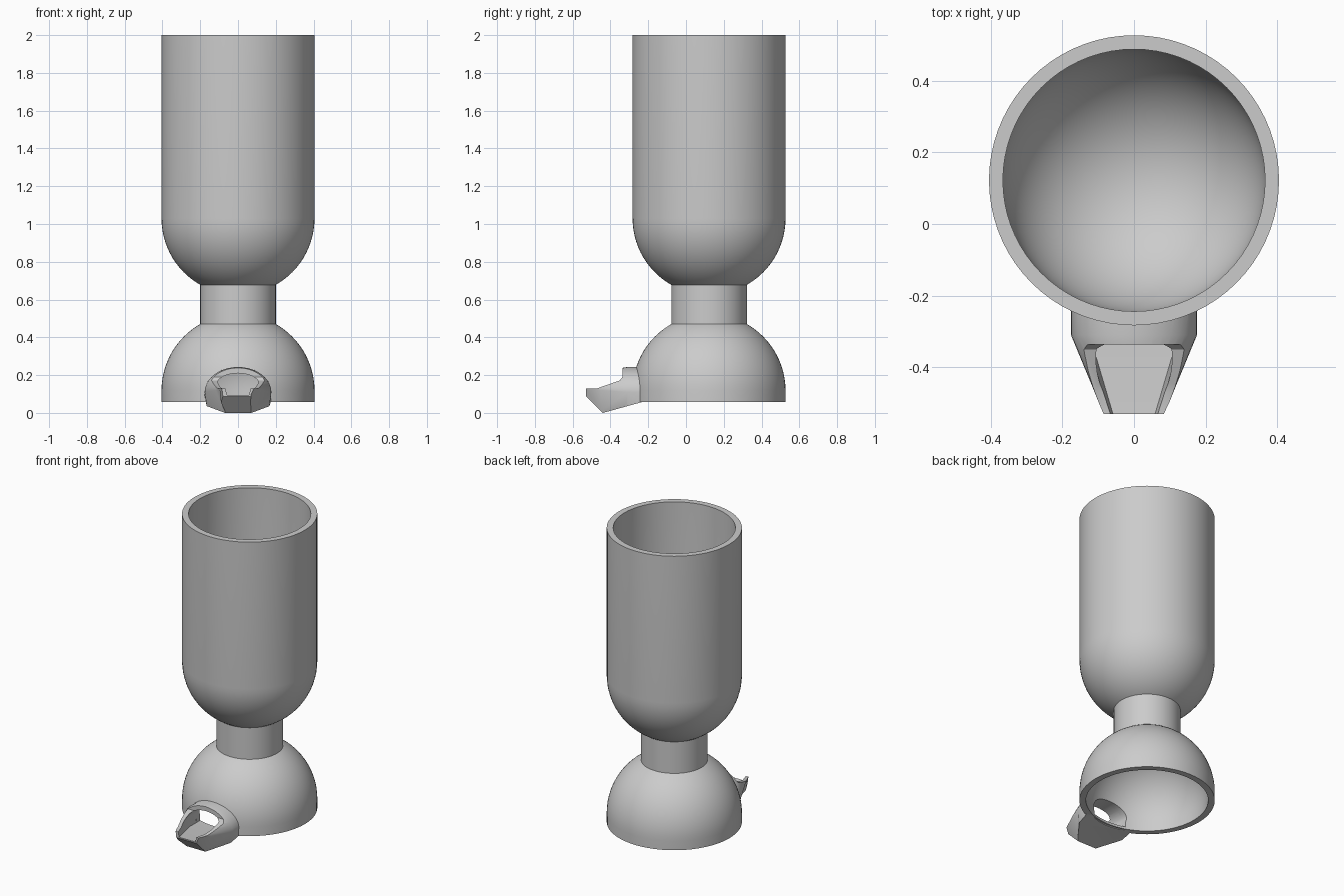
import bpy, bmesh
from math import sin, cos, pi, radians

if "Cube" in bpy.data.objects:
    bpy.data.objects.remove(bpy.data.objects["Cube"])

AXIS_Y = 0.122            # centre line of the round parts
OUTER, INNER = 0.405, 0.366
CUP_Z, DOME_Z = 1.03, 0.118

grey = bpy.data.materials.new("light grey")
grey.use_nodes = True
grey.diffuse_color = (0.6, 0.6, 0.6, 1)
grey.node_tree.nodes["Principled BSDF"].inputs["Base Color"].default_value = (0.6, 0.6, 0.6, 1)


def finish(name, bm):
    bmesh.ops.remove_doubles(bm, verts=bm.verts, dist=1e-5)
    bmesh.ops.recalc_face_normals(bm, faces=bm.faces)
    mesh = bpy.data.meshes.new(name)
    bm.to_mesh(mesh)
    bm.free()
    mesh.materials.append(grey)
    obj = bpy.data.objects.new(name, mesh)
    bpy.context.collection.objects.link(obj)
    return obj


def lathe(name, profile):
    bm = bmesh.new()
    verts = [bm.verts.new((r, AXIS_Y, z)) for r, z in profile]
    edges = [bm.edges.new(pair) for pair in zip(verts, verts[1:])]
    bmesh.ops.spin(bm, geom=verts + edges, cent=(0, AXIS_Y, 0), axis=(0, 0, 1),
                   angle=2 * pi, steps=72, use_duplicate=False)
    return finish(name, bm)


def quarter(radius, z, side, steps=20):
    """Quarter circle from the axis out to the full radius; side is +1 up, -1 down."""
    angles = [pi / 2 * i / steps for i in range(steps + 1)]
    return [(radius * sin(a), z + side * radius * cos(a)) for a in angles]


def loft(name, rings):
    bm = bmesh.new()
    loops = [[bm.verts.new(p) for p in ring] for ring in rings]
    for a, b in zip(loops, loops[1:]):
        for i in range(len(a)):
            j = (i + 1) % len(a)
            bm.faces.new((a[i], a[j], b[j], b[i]))
    bm.faces.new(loops[0])
    bm.faces.new(loops[-1])
    return finish(name, bm)


def arch(y, foot, floor, width, spring, top, steps=20):
    """Arched section: flat floor, straight sides, rounded top."""
    curve = [(width * cos(pi * i / steps), y, spring + (top - spring) * sin(pi * i / steps))
             for i in range(steps + 1)]
    return [(-foot, y, floor), (foot, y, floor)] + curve


def boolean(target, cutter, operation):
    mod = target.modifiers.new("cut", 'BOOLEAN')
    mod.operation, mod.solver, mod.object = operation, 'EXACT', cutter
    bpy.context.view_layer.objects.active = target
    bpy.ops.object.modifier_apply(modifier=mod.name)


# Cup, neck and hollow domed base
cup = lathe("cup", quarter(OUTER, CUP_Z, -1) + [(OUTER, 2), (INNER, 2)]
            + quarter(INNER, CUP_Z, -1)[::-1])
neck = lathe("neck", [(0.2, 0.46), (0.2, 0.69)])
dome = lathe("domed_base", quarter(OUTER, DOME_Z, 1) + [(OUTER, 0.058), (INNER, 0.058)]
             + quarter(INNER, DOME_Z, 1)[::-1])

# Spout: tapered arch trimmed to a side profile
spout = loft("spout", [arch(-0.1, 0.178, 0.03, 0.178, 0.11, 0.243),
                       arch(-0.31, 0.165, 0.03, 0.176, 0.11, 0.243),
                       arch(-0.45, 0.06, -0.01, 0.118, 0.12, 0.22),
                       arch(-0.56, 0.05, -0.04, 0.074, 0.14, 0.2)])
side = [(-0.1, 0.058), (-0.23, 0.058), (-0.44, 0), (-0.53, 0.088), (-0.53, 0.128),
        (-0.47, 0.13), (-0.35, 0.172), (-0.337, 0.19), (-0.337, 0.26), (-0.1, 0.26)]
trim = loft("trim_helper", [[(x, y, z) for y, z in side] for x in (-0.3, 0.3)])
passage = loft("passage_helper", [arch(-0.1, 0.125, 0.068, 0.128, 0.13, 0.21),
                                  arch(-0.34, 0.115, 0.078, 0.126, 0.13, 0.21),
                                  arch(-0.56, 0.05, 0.098, 0.062, 0.15, 0.21)])
cavity = lathe("cavity_helper", quarter(INNER + 0.01, DOME_Z, 1) + [(INNER + 0.01, -0.1), (0, -0.1)])
boolean(spout, trim, 'INTERSECT')
boolean(spout, passage, 'DIFFERENCE')
boolean(spout, cavity, 'DIFFERENCE')
boolean(dome, passage, 'DIFFERENCE')
for helper in (trim, passage, cavity):
    bpy.data.objects.remove(helper)

# Smooth shading with crisp edges
for obj in (cup, neck, dome, spout):
    bpy.ops.object.select_all(action='DESELECT')
    obj.select_set(True)
    bpy.context.view_layer.objects.active = obj
    bpy.ops.object.shade_smooth_by_angle(angle=radians(30))
